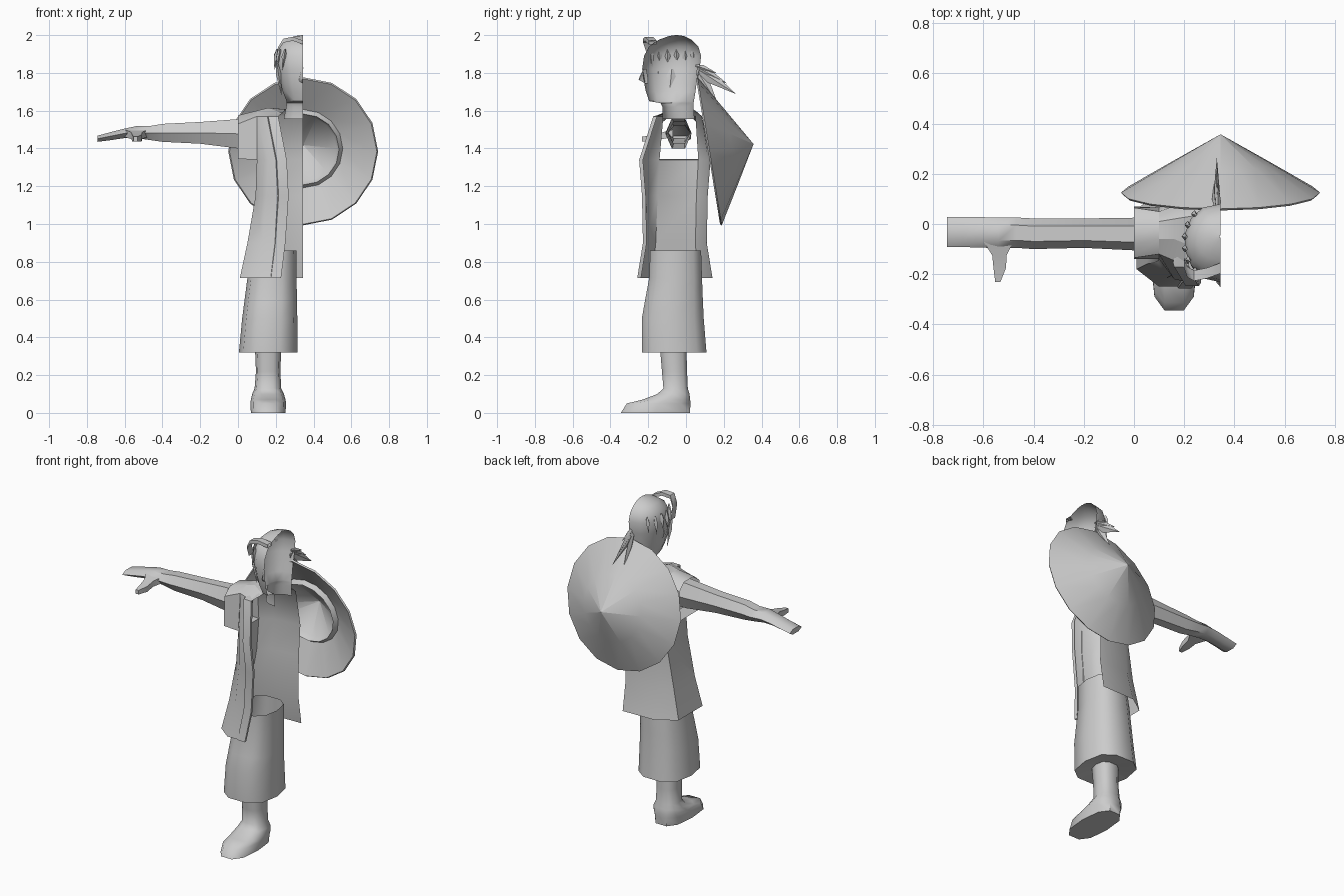
import bpy, bmesh, math
from mathutils import Vector

MID = 0.345  # centre plane of the half figure

grey = bpy.data.materials.new("plain_grey")
grey.diffuse_color = (0.6, 0.6, 0.6, 1)


def finish(name, bm, angle=45):
    bmesh.ops.remove_doubles(bm, verts=bm.verts, dist=0.0005)
    bmesh.ops.recalc_face_normals(bm, faces=bm.faces)
    me = bpy.data.meshes.new(name)
    bm.to_mesh(me)
    bm.free()
    me.materials.append(grey)
    ob = bpy.data.objects.new(name, me)
    bpy.context.collection.objects.link(ob)
    bpy.ops.object.select_all(action='DESELECT')
    ob.select_set(True)
    bpy.context.view_layer.objects.active = ob
    bpy.ops.object.shade_smooth_by_angle(angle=math.radians(angle))
    return ob


def loft(name, rings, closed=True, caps=(False, False), skip=(), angle=45):
    """Skin a row of rings; skip holds (ring, side) pairs left open."""
    bm = bmesh.new()
    vs = [[bm.verts.new(p) for p in r] for r in rings]
    n = len(rings[0])
    for i in range(len(rings) - 1):
        for j in range(n if closed else n - 1):
            if (i, j) not in skip:
                k = (j + 1) % n
                bm.faces.new((vs[i][j], vs[i][k], vs[i + 1][k], vs[i + 1][j]))
    for use, ring in zip(caps, (vs[0], vs[-1])):
        if use:
            bm.faces.new(ring)
    return finish(name, bm, angle)


def oval(z, x0, x1, y0, y1, n=10, power=0.75):
    """Horizontal rounded ring filling the given extents."""
    pts = []
    for i in range(n):
        a = 2 * math.pi * i / n
        c, s = math.cos(a), math.sin(a)
        c = math.copysign(abs(c) ** power, c)
        s = math.copysign(abs(s) ** power, s)
        pts.append(((x0 + x1) / 2 + (x1 - x0) / 2 * c,
                    (y0 + y1) / 2 + (y1 - y0) / 2 * s, z))
    return pts


def spike(name, root, tip, width, thick, side):
    """Flat leaf-shaped lock of hair from root to tip."""
    root, tip = Vector(root), Vector(tip)
    d = (tip - root).normalized()
    s = (Vector(side) - d * Vector(side).dot(d)).normalized()
    t = d.cross(s)
    rings = []
    for f, k in ((0, 0.35), (0.35, 1), (1, 0.03)):
        c = root.lerp(tip, f)
        rings.append([c + s * width * k, c + t * thick * k, c - s * width * k, c - t * thick * k])
    return loft(name, rings, caps=(True, True), angle=30)


# Half head and neck, open on the centre plane: z, front y, back y, half width
head = [(1.555, -.125, .045, .105), (1.62, -.125, .04, .092), (1.64, -.135, .04, .09),
        (1.65, -.195, .042, .09), (1.70, -.212, .05, .11), (1.74, -.22, .055, .122),
        (1.82, -.232, .072, .138), (1.89, -.222, .08, .145), (1.94, -.195, .065, .13),
        (1.975, -.145, .03, .095), (1.995, -.09, -.01, .045), (2.0, -.055, -.045, .005)]
rings = []
for z, yf, yb, w in head:
    ring = []
    for i in range(8):
        a = math.pi * i / 7
        ring.append((MID - w * math.sin(a) ** 0.85,
                     (yf + yb) / 2 - (yb - yf) / 2 * math.cos(a), z))
    rings.append(ring)
loft("head", rings, closed=False)

# Nose
loft("nose", [[(MID, -.225, 1.82), (MID - .012, -.222, 1.82), (MID - .02, -.21, 1.82)],
              [(MID, -.252, 1.765), (MID - .015, -.235, 1.765), (MID - .03, -.2, 1.765)],
              [(MID, -.218, 1.745), (MID - .012, -.212, 1.745), (MID - .025, -.2, 1.745)]], closed=False)

# Ear
spike("ear", (.212, -.075, 1.82), (.235, -.085, 1.72), .025, .012, (0, 1, 0))

# Hair locks hanging around the side of the head
for i, a in enumerate((42, 62, 80, 98, 116, 136)):
    a = math.radians(a)
    x, y = MID - .148 * math.sin(a) ** .85, -.073 - .153 * math.cos(a)
    spike("side_lock_%d" % i, (x + .01, y, 1.925), (x - .006, y + .006, 1.815 + .02 * (i % 2)),
          .016, .013, (0, 1, 0))
# Strand falling in front of the ear
spike("front_strand", (.205, -.15, 1.86), (.23, -.14, 1.68), .014, .014, (0, 1, 0))

# Forelock band arching over the brow
path = [(MID, -.185, 1.965), (.29, -.205, 1.985), (.24, -.215, 1.975), (.212, -.2, 1.93), (.2, -.165, 1.87)]
loft("forelock", [[(x, y - .012, z - .015), (x, y - .012, z + .006), (x, y + .03, z + .006),
                   (x, y + .03, z - .015)] for x, y, z in path], caps=(False, True))

# Tied tail of hair
for i, (root, tip, w) in enumerate((((.335, .06, 1.83), (.325, .215, 1.745), .022),
                                    ((.33, .06, 1.82), (.33, .262, 1.69), .03),
                                    ((.325, .06, 1.81), (.32, .17, 1.63), .028),
                                    ((.335, .05, 1.84), (.335, .16, 1.80), .016))):
    spike("hair_tail_%d" % i, root, tip, w, .012, (0, .5, 1))

# Open vest: each level runs from the front opening round the side to the back centre
levels = [
    (.715, (.225, -.25), (.10, -.25), (.01, -.18), (.01, .06), (.12, .135), (MID, .14)),
    (.90, (.248, -.22), (.13, -.215), (.05, -.16), (.05, .05), (.14, .105), (MID, .11)),
    (1.15, (.265, -.225), (.15, -.205), (.093, -.15), (.093, .055), (.16, .105), (MID, .115)),
    (1.34, (.255, -.24), (.16, -.22), (.10, -.14), (.10, .065), (.17, .115), (MID, .13)),
    (1.57, (.21, -.165), (.17, -.15), (.10, -.12), (.10, .05), (.17, .075), (MID, .085))]
rings = [[(x, y, lv[0]) for x, y in lv[1:]] for lv in levels]
rings.append([(.235, -.09, 1.585), (.16, -.06, 1.615), (.10, -.06, 1.6),
              (.10, .01, 1.6), (.16, .02, 1.615), (MID, .05, 1.6)])
loft("vest", rings, closed=False, skip={(3, 2)})
# Shoulder top and back collar
loft("vest_shoulder", [[(.10, -.06, 1.6), (.16, -.06, 1.615), (.235, -.09, 1.585)],
                       [(.10, .01, 1.6), (.16, .02, 1.615), (.25, .035, 1.607)]], closed=False)

# Folded lapel along the front opening
lapel = [(.225, -.25, .715), (.248, -.22, .9), (.265, -.225, 1.15), (.255, -.24, 1.34),
         (.21, -.165, 1.57), (.235, -.09, 1.59)]
loft("lapel", [[(x, y + .012, z), (x + .003, y - .008, z), (x - .05, y - .006, z), (x - .055, y + .012, z)]
               for x, y, z in lapel], closed=False)

# Short sleeve
loft("sleeve", [[(.10, -.14, 1.34), (.10, .065, 1.34), (.10, .05, 1.57), (.10, .01, 1.6),
                 (.10, -.06, 1.6), (.10, -.12, 1.57)],
                [(0, -.14, 1.345), (0, .07, 1.345), (0, .065, 1.53), (0, .02, 1.575),
                 (0, -.08, 1.575), (0, -.135, 1.53)]])


# Arm and hand: x, front y, back y, low z, high z
arm = [(.09, -.11, .03, 1.40, 1.56), (0, -.105, .025, 1.40, 1.555), (-.2, -.095, .022, 1.425, 1.54),
       (-.4, -.10, .022, 1.435, 1.53), (-.47, -.095, .026, 1.445, 1.518), (-.54, -.098, .026, 1.455, 1.518),
       (-.60, -.094, .027, 1.455, 1.505), (-.68, -.092, .027, 1.443, 1.485), (-.745, -.092, .027, 1.435, 1.467)]
loft("arm", [[(x, p[0], p[1]) for p in
              ((y0, z0 * .5 + z1 * .5), (y0 * .75 + y1 * .25, z0), (y0 * .25 + y1 * .75, z0),
               (y1, z0 * .5 + z1 * .5), (y0 * .25 + y1 * .75, z1), (y0 * .75 + y1 * .25, z1))]
             for x, y0, y1, z0, z1 in arm], caps=(False, True))
# Thumb
loft("thumb", [[(x0, y, z0), (x1, y, z0), (x1, y, z1), (x0, y, z1)] for y, x0, x1, z0, z1 in
               ((-.07, -.6, -.48, 1.46, 1.50), (-.125, -.565, -.508, 1.45, 1.485),
                (-.175, -.56, -.51, 1.438, 1.472), (-.232, -.553, -.533, 1.436, 1.462))], caps=(False, True))

# Wide trouser leg, closed under the cuff
loft("trouser_leg", [oval(*r) for r in (
    (.335, .09, .225, -.13, .0), (.32, .005, .315, -.24, .115), (.50, .022, .314, -.24, .10),
    (.60, .035, .312, -.222, .095), (.715, .05, .31, -.20, .09), (.86, .075, .31, -.195, .085))], angle=50)

# Shin and foot
loft("shin_and_foot", [oval(*r) for r in (
    (.34, .09, .228, -.14, .005), (.22, .095, .225, -.13, .008), (.13, .088, .228, -.122, .012),
    (.10, .075, .243, -.155, .022), (.07, .068, .252, -.235, .027), (.05, .066, .254, -.32, .03),
    (.0, .068, .252, -.352, .028))], caps=(False, True), angle=50)

# Conical hat on the back: radius and height along the tilted axis
axis = Vector((0, .987, .162))
up = Vector((0, -.162, .987))
centre = Vector((MID, .125, 1.385))
profile = [(.001, .235), (.2, .118), (.397, 0), (.39, -.008), (.21, .085), (.19, .06), (.175, .095), (.001, .2)]
loft("straw_hat", [[centre + axis * h + (Vector((1, 0, 0)) * math.cos(a) + up * math.sin(a)) * r
                    for a in (2 * math.pi * i / 16 for i in range(16))] for r, h in profile], angle=40)
